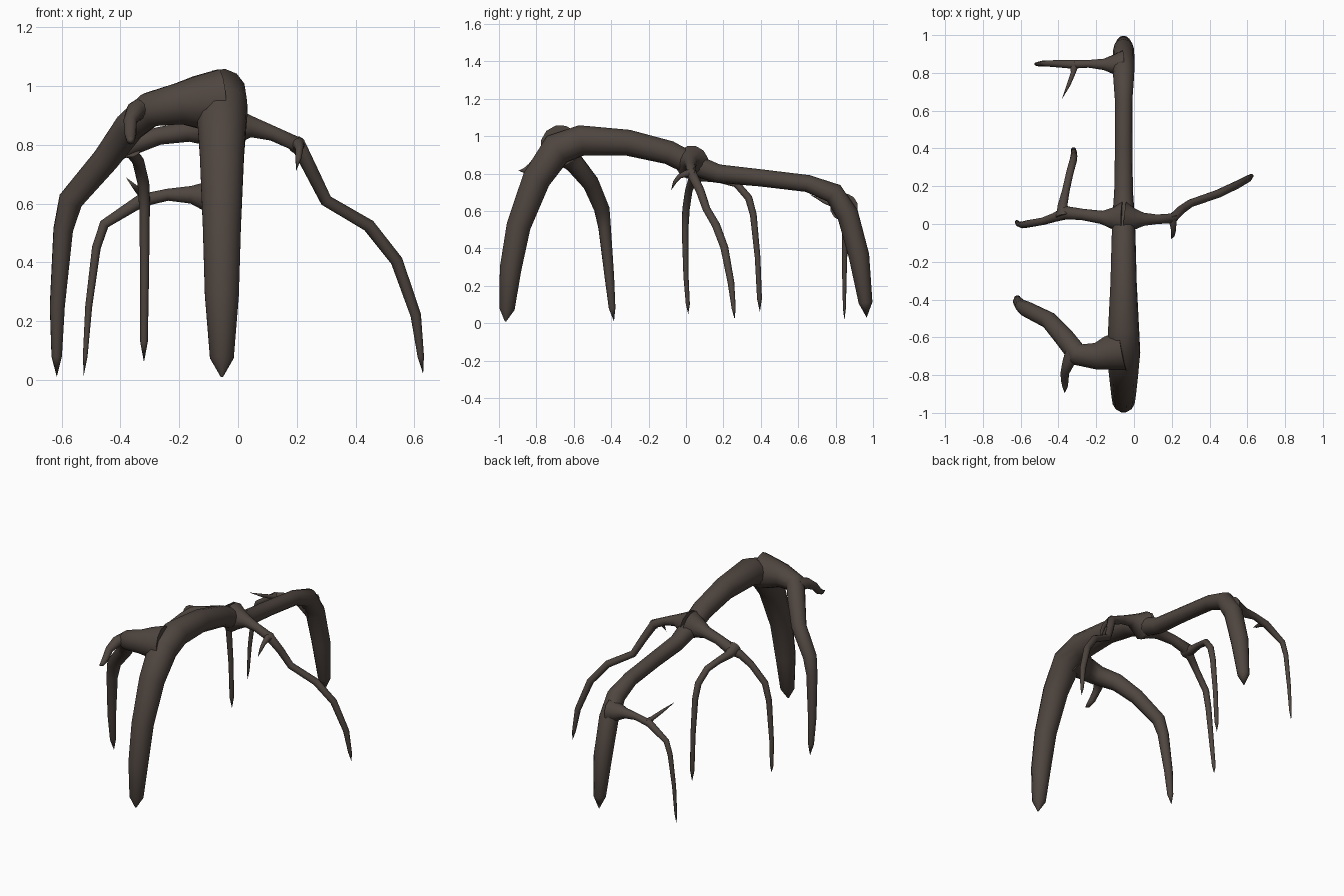
import bpy, bmesh, math
from mathutils import Vector

SIDES = 12
bark = bpy.data.materials.new("dark_bark")
bark.diffuse_color = (0.078, 0.06, 0.05, 1)


def tube(name, pts):
    """Loft round rings along (x, y, z, radius) points; the last point is the tip."""
    bm = bmesh.new()
    pos = [Vector(p[:3]) for p in pts]
    rings, normal = [], None
    for i in range(len(pts) - 1):
        ahead = (pos[i + 1] - pos[i]).normalized()
        back = (pos[i] - pos[i - 1]).normalized() if i else ahead
        t = (ahead + back).normalized()
        if normal is None:
            normal = t.orthogonal()
        normal = (normal - t * normal.dot(t)).normalized()
        side = t.cross(normal)
        ring = []
        for k in range(SIDES):
            a = 2 * math.pi * k / SIDES
            ring.append(bm.verts.new(
                pos[i] + pts[i][3] * (normal * math.cos(a) + side * math.sin(a))))
        rings.append(ring)
    tip = bm.verts.new(pos[-1])
    for k in range(SIDES):
        n = (k + 1) % SIDES
        for a, b in zip(rings, rings[1:]):
            bm.faces.new((a[k], a[n], b[n], b[k]))
        bm.faces.new((rings[-1][k], rings[-1][n], tip))
    # close the start with a cap or, for free ends, a shared point
    bm.faces.new(rings[0][::-1])
    bmesh.ops.recalc_face_normals(bm, faces=bm.faces)
    for f in bm.faces:
        f.smooth = len(f.verts) <= 4
    me = bpy.data.meshes.new(name)
    bm.to_mesh(me)
    bm.free()
    me.materials.append(bark)
    ob = bpy.data.objects.new(name, me)
    bpy.context.collection.objects.link(ob)
    return ob


# Thick arch running front to back, both ends standing on the ground
X = -0.055
arch = [(-0.965, 0.01, 0.004), (-0.957, 0.075, 0.042), (-0.938, 0.29, 0.06),
        (-0.895, 0.52, 0.067), (-0.80, 0.77, 0.078), (-0.69, 0.93, 0.09),
        (-0.56, 0.977, 0.083), (-0.31, 0.965, 0.07), (-0.09, 0.912, 0.064),
        (0.03, 0.85, 0.06), (0.17, 0.80, 0.05), (0.40, 0.777, 0.046),
        (0.65, 0.747, 0.046), (0.79, 0.695, 0.056), (0.865, 0.58, 0.058),
        (0.925, 0.36, 0.055), (0.96, 0.11, 0.037), (0.966, 0.03, 0)]
tube("main_arch", [(X, y, z, r) for y, z, r in arch])

# Front left root and its short twig
tube("front_left_root", [
    (-0.06, -0.67, 0.95, 0.11), (-0.14, -0.685, 0.945, 0.092), (-0.20, -0.70, 0.94, 0.073),
    (-0.30, -0.69, 0.92, 0.06), (-0.37, -0.60, 0.86, 0.053), (-0.45, -0.51, 0.75, 0.046),
    (-0.57, -0.45, 0.61, 0.042), (-0.595, -0.435, 0.51, 0.034), (-0.615, -0.41, 0.25, 0.026),
    (-0.617, -0.395, 0.08, 0.018), (-0.617, -0.385, 0.01, 0)])
tube("front_left_twig", [
    (-0.32, -0.68, 0.92, 0.045), (-0.35, -0.74, 0.915, 0.032), (-0.367, -0.79, 0.88, 0.023),
    (-0.366, -0.83, 0.835, 0.02), (-0.365, -0.865, 0.815, 0.014), (-0.367, -0.895, 0.815, 0)])

# Middle left root, forking into two legs
tube("middle_left_root", [
    (-0.06, 0.03, 0.86, 0.09), (-0.11, 0.03, 0.855, 0.06), (-0.17, 0.035, 0.845, 0.036),
    (-0.27, 0.05, 0.83, 0.031), (-0.36, 0.06, 0.80, 0.036), (-0.42, 0.035, 0.765, 0.024),
    (-0.48, 0.015, 0.71, 0.02), (-0.565, 0.0, 0.61, 0.02), (-0.59, -0.005, 0.5, 0.018),
    (-0.612, 0.0, 0.25, 0.014), (-0.62, 0.01, 0.1, 0.011), (-0.62, 0.012, 0.05, 0)])
tube("middle_left_fork", [
    (-0.37, 0.04, 0.80, 0.045), (-0.378, 0.10, 0.783, 0.026), (-0.36, 0.18, 0.77, 0.02),
    (-0.34, 0.27, 0.745, 0.02), (-0.322, 0.335, 0.67, 0.02), (-0.318, 0.36, 0.58, 0.018),
    (-0.318, 0.383, 0.35, 0.015), (-0.32, 0.393, 0.13, 0.013), (-0.32, 0.395, 0.06, 0)])

# Right root with a hooked twig
tube("right_root", [
    (-0.05, 0.03, 0.86, 0.09), (0.0, 0.025, 0.862, 0.06), (0.05, 0.025, 0.86, 0.036),
    (0.12, 0.025, 0.838, 0.026), (0.205, 0.03, 0.80, 0.027), (0.25, 0.075, 0.71, 0.023),
    (0.30, 0.11, 0.61, 0.021), (0.445, 0.16, 0.525, 0.022), (0.54, 0.205, 0.405, 0.021),
    (0.605, 0.24, 0.22, 0.018), (0.622, 0.255, 0.08, 0.011), (0.63, 0.26, 0.02, 0)])
tube("right_twig", [
    (0.20, 0.04, 0.80, 0.03), (0.207, 0.0, 0.80, 0.018), (0.209, -0.035, 0.785, 0.013),
    (0.206, -0.06, 0.755, 0.01), (0.197, -0.08, 0.71, 0)])

# Back left root with a straight twig
tube("back_left_root", [
    (-0.06, 0.845, 0.62, 0.075), (-0.11, 0.845, 0.625, 0.052), (-0.16, 0.845, 0.63, 0.031),
    (-0.24, 0.848, 0.63, 0.021), (-0.33, 0.845, 0.61, 0.023), (-0.455, 0.85, 0.53, 0.017),
    (-0.482, 0.85, 0.45, 0.015), (-0.508, 0.847, 0.25, 0.012), (-0.52, 0.847, 0.08, 0.008),
    (-0.525, 0.847, 0.015, 0)])
tube("back_left_twig", [
    (-0.315, 0.85, 0.61, 0.025), (-0.322, 0.80, 0.625, 0.013), (-0.345, 0.74, 0.65, 0.01),
    (-0.382, 0.66, 0.69, 0)])
